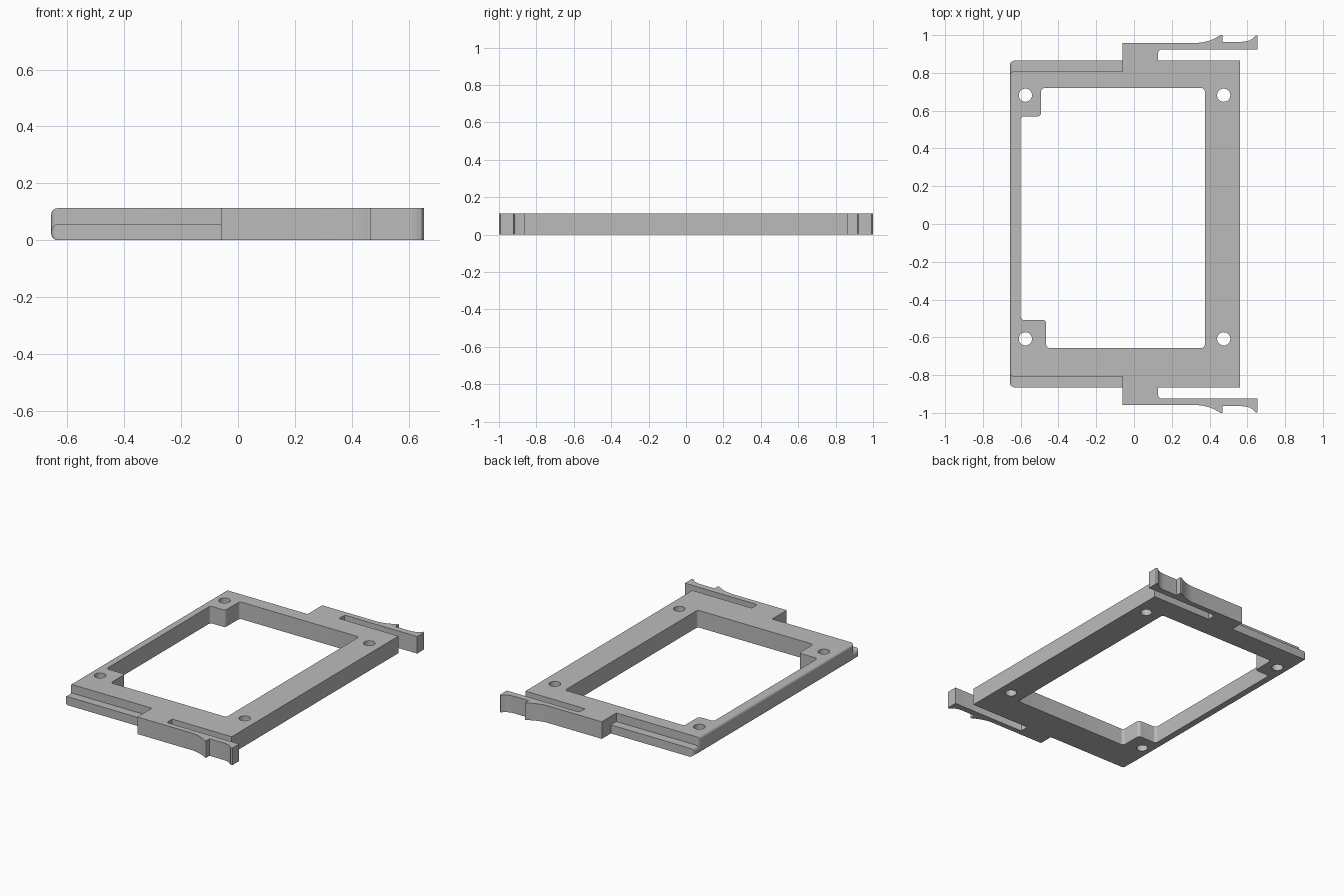
import bpy
import bmesh
import math

cube = bpy.data.objects.get("Cube")
if cube:
    bpy.data.objects.remove(cube, do_unlink=True)

HEIGHT = 0.112
LEDGE = 0.056
LEFT, RIGHT, STEP = -0.657, 0.56, -0.06

grey = bpy.data.materials.new("light_grey")
grey.use_nodes = True
colour = (0.5, 0.5, 0.5, 1)
grey.diffuse_color = colour
grey.node_tree.nodes["Principled BSDF"].inputs["Base Color"].default_value = colour


def prism(name, outline, bottom, top, radius=0, rounded=None):
    """Extrude a plan outline; round the edges whose two ends pass the test."""
    bm = bmesh.new()
    face = bm.faces.new([bm.verts.new((x, y, bottom)) for x, y in outline])
    lifted = bmesh.ops.extrude_face_region(bm, geom=[face])["geom"]
    for v in lifted:
        if isinstance(v, bmesh.types.BMVert):
            v.co.z = top
    bmesh.ops.recalc_face_normals(bm, faces=bm.faces)
    if rounded:
        edges = [e for e in bm.edges if rounded(e.verts[0].co, e.verts[1].co)]
        bmesh.ops.bevel(bm, geom=edges, offset=radius, segments=6,
                        profile=0.5, affect='EDGES')
    mesh = bpy.data.meshes.new(name)
    bm.to_mesh(mesh)
    bm.free()
    mesh.materials.append(grey)
    ob = bpy.data.objects.new(name, mesh)
    bpy.context.collection.objects.link(ob)
    return ob


def combine(target, other, operation):
    mod = target.modifiers.new("join", 'BOOLEAN')
    mod.operation = operation
    mod.solver = 'EXACT'
    mod.object = other
    bpy.context.view_layer.objects.active = target
    bpy.ops.object.modifier_apply(modifier=mod.name)
    bpy.data.objects.remove(other, do_unlink=True)


def rectangle(x0, x1, y):
    return [(x0, -y), (x1, -y), (x1, y), (x0, y)]


def on_left(a, b):
    return max(a.x, b.x) < LEFT + 0.001


def upright(a, b):
    return abs(a.z - b.z) > 0.01


# Raised frame body and the lower side ledges, both rounded on the left edge
frame = prism("frame", rectangle(LEFT, 0.1, 0.808), 0, HEIGHT, 0.022, on_left)
ledges = prism("ledges", rectangle(LEFT, 0.05, 0.865), 0, LEDGE, 0.025, on_left)

# Full-width half of the frame with a sprung latch arm on each side
slot = [(RIGHT, 0.865), (0.128, 0.865), (0.128, 0.908), (0.132, 0.918), (0.142, 0.923)]
tip = [(0.655, 0.923), (0.655, 0.992), (0.647, 1.0)]
finger_dip = [(0.632, 0.984), (0.612, 0.972), (0.59, 0.966), (0.565, 0.964), (0.468, 0.964)]
catch = [(0.468, 1.0), (0.458, 1.0), (0.43, 0.983), (0.4, 0.971), (0.37, 0.963), (0.34, 0.959)]
arm = slot + tip + finger_dip + catch + [(STEP, 0.959)]
mirrored = [(x, -y) for x, y in reversed(arm)]
latch_half = prism("latch_half", arm + mirrored, 0, HEIGHT)

combine(frame, ledges, 'UNION')
combine(frame, latch_half, 'UNION')

# Central opening, stepped around the two left-hand screw bosses
opening = [(-0.6, -0.508), (-0.465, -0.508), (-0.465, -0.656), (0.375, -0.656),
           (0.375, 0.72), (-0.492, 0.72), (-0.492, 0.57), (-0.6, 0.57)]
combine(frame, prism("opening", opening, -0.1, 0.3, 0.018,
                     upright), 'DIFFERENCE')

# Four screw holes
for x in (-0.575, 0.475):
    for y in (-0.608, 0.682):
        ring = [(x + 0.035 * math.cos(k * math.tau / 32),
                 y + 0.035 * math.sin(k * math.tau / 32)) for k in range(32)]
        combine(frame, prism("screw_hole", ring, -0.1, 0.3), 'DIFFERENCE')

# Smooth fillets and holes, crisp edges elsewhere
bpy.ops.object.select_all(action='DESELECT')
frame.select_set(True)
bpy.context.view_layer.objects.active = frame
bpy.ops.object.shade_smooth_by_angle(angle=math.radians(30))
